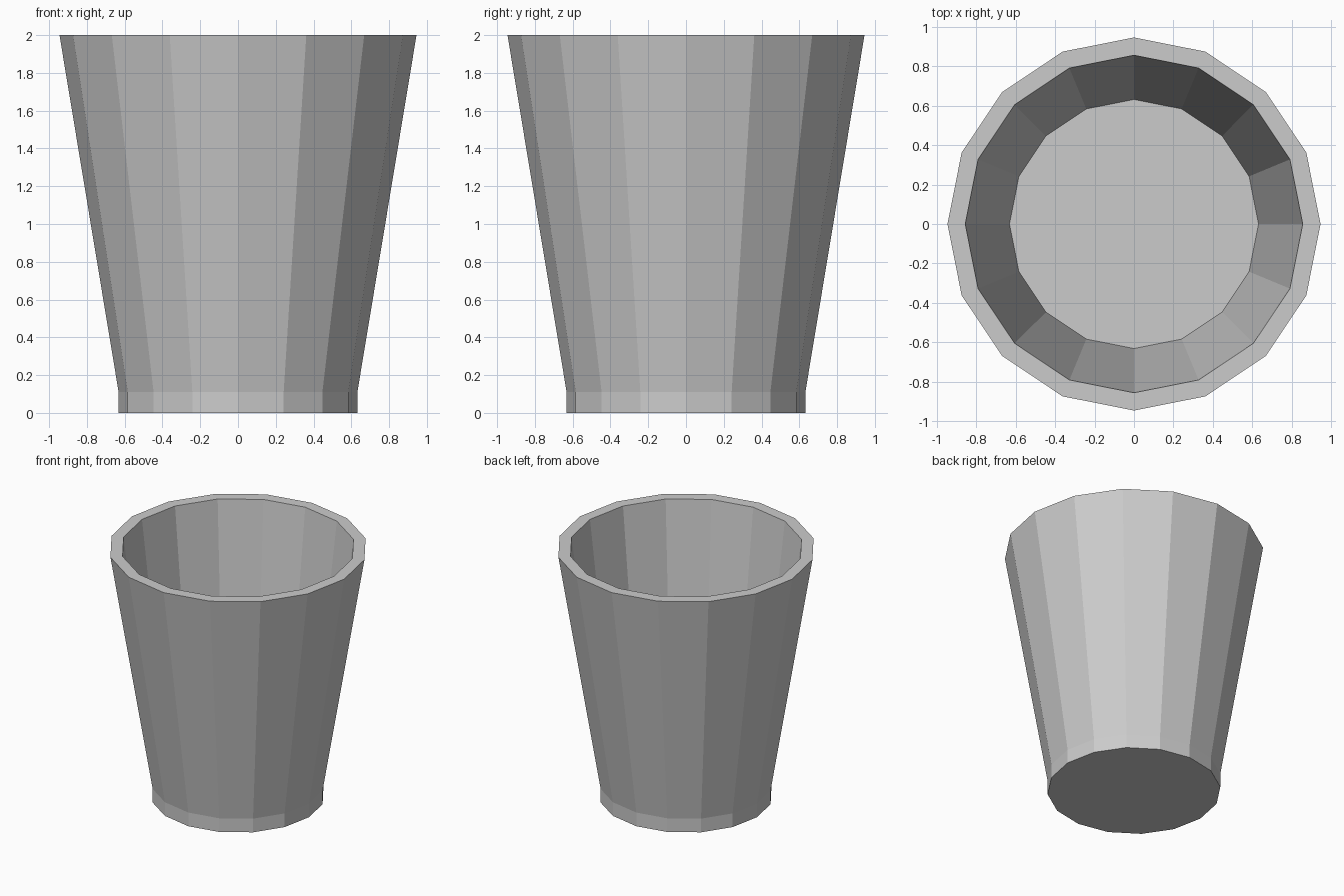
import bpy, bmesh
from math import cos, sin, pi

if "Cube" in bpy.data.objects:
    bpy.data.objects.remove(bpy.data.objects["Cube"])

SIDES = 16

# Cup profile (radius, height): foot, flared outer wall, flat rim, inner wall down to the floor
PROFILE = [(0.632, 0.0), (0.632, 0.11), (0.945, 2.0), (0.855, 2.0), (0.631, 0.11)]


def ring(bm, r, z):
    return [bm.verts.new((r * cos(2 * pi * i / SIDES), r * sin(2 * pi * i / SIDES), z))
            for i in range(SIDES)]


bm = bmesh.new()
rings = [ring(bm, r, z) for r, z in PROFILE]

# Walls and rim
for a, b in zip(rings, rings[1:]):
    for i in range(SIDES):
        j = (i + 1) % SIDES
        bm.faces.new((a[i], a[j], b[j], b[i]))

# Underside and inner floor
bm.faces.new(rings[0][::-1])
bm.faces.new(rings[-1])

mesh = bpy.data.meshes.new("cup")
bm.to_mesh(mesh)
bm.free()
cup = bpy.data.objects.new("cup", mesh)
bpy.context.collection.objects.link(cup)
